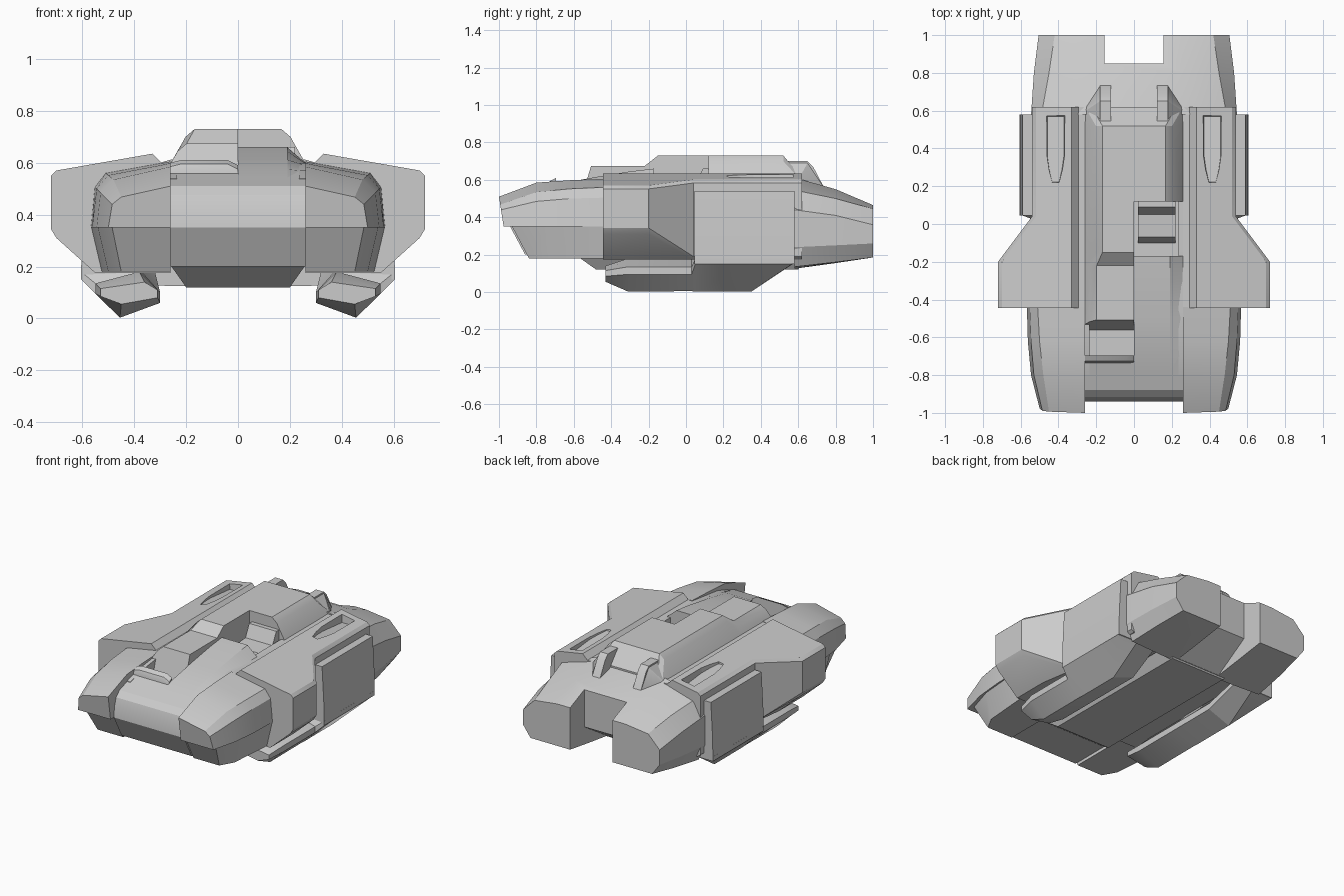
import bpy, bmesh, math


def ring(y, pts, tilt=0.0):
    """Cross-section (x, z) at y; tilt leans it along y around z = 0.35."""
    return [(x, y + tilt * (z - 0.35), z) for x, z in pts]


def loft(name, rings, sides=(1, -1)):
    """Skin a list of rings; sides mirrors the solid over x."""
    bm = bmesh.new()
    for s in sides:
        vs = [[bm.verts.new((s * x, y, z)) for x, y, z in r] for r in rings]
        n = len(vs[0])
        for a, b in zip(vs, vs[1:]):
            for i in range(n):
                j = (i + 1) % n
                bm.faces.new((a[i], a[j], b[j], b[i]))
        bm.faces.new(vs[0])
        bm.faces.new(vs[-1])
    bmesh.ops.recalc_face_normals(bm, faces=bm.faces)
    me = bpy.data.meshes.new(name)
    bm.to_mesh(me)
    bm.free()
    ob = bpy.data.objects.new(name, me)
    bpy.context.collection.objects.link(ob)
    return ob


def slab(name, profile, x0, x1, sides=(1,)):
    """Extrude a (y, z) profile from x0 to x1."""
    return loft(name, [[(x, y, z) for y, z in profile] for x in (x0, x1)], sides)


def cut(ob, cutter):
    m = ob.modifiers.new("cut", 'BOOLEAN')
    m.operation = 'DIFFERENCE'
    m.solver = 'EXACT'
    m.object = cutter
    cutter.hide_render = True
    cutter.hide_viewport = True


# central hull with rounded nose
slab("centre_hull", [(-.94, .35), (-.933, .42), (-.915, .475), (-.88, .51), (-.70, .57),
                     (-.70, .50), (.62, .50), (.62, .20), (-.86, .20)], -.26, .26)
# tapered keel
loft("keel", [
    [(x, y, .205) for x, y in ((-.26, -.60), (.26, -.60), (.26, .66), (-.26, .66))],
    [(x, y, .12) for x, y in ((-.20, -.48), (.20, -.48), (.20, .60), (-.20, .60))]], (1,))

# front pods, upper and lower
loft("front_pod_upper", [
    ring(-.975, [(.26, .35), (.50, .35), (.485, .44), (.45, .468), (.26, .51)], -.156),
    ring(-.80, [(.26, .35), (.545, .35), (.53, .485), (.48, .535), (.26, .585)]),
    ring(-.62, [(.26, .35), (.562, .35), (.545, .50), (.50, .552), (.26, .598)]),
    ring(-.44, [(.26, .35), (.567, .35), (.552, .505), (.51, .56), (.26, .605)])])
loft("front_pod_lower", [
    ring(-.93, [(.26, .18), (.45, .18), (.485, .35), (.26, .35)], -.53),
    ring(-.75, [(.26, .18), (.50, .18), (.54, .35), (.26, .35)]),
    ring(-.44, [(.26, .18), (.525, .18), (.565, .35), (.26, .35)])])


# flared side wings
def wing_section(m):
    low = lambda x: max(.175, .175 + (x - .55) * .9)
    top = lambda x: .635 - .175 * (x - .33)
    return [(.26, .175), (min(.55, m - .03), .175), (m - .02, low(m - .02)),
            (m, low(m) + .015), (m, top(m) - .015), (m - .02, top(m - .02)),
            (.33, .635), (.295, .60), (.26, .60)]


wing = loft("side_wing", [ring(y, wing_section(m)) for y, m in
                          ((-.445, .72), (-.20, .72), (.04, .54), (.62, .54))])
# scoops sunk into the wings
scoop = [(.36, .58), (.47, .58), (.47, .36), (.457, .28), (.437, .21),
         (.393, .21), (.373, .28), (.36, .36)]
cut(wing, loft("scoop_cutter", [
    [(x, y, .70) for x, y in scoop],
    [(.415 + (x - .415) * .8, .40 + (y - .40) * .94, .61 - .09 * (y - .21)) for x, y in scoop]]))

# side engine boxes
loft("engine_box", [ring(y, [(.45, .15), (.605, .15), (.603, .30), (.59, .54), (.45, .54)])
                    for y in (.045, .58)])

# skids below the engines
narrow = [(.30, .06), (.455, .005), (.55, .095), (.55, .135), (.38, .18), (.30, .10)]
wide = [(.30, .06), (.455, .003), (.605, .15), (.605, .18), (.38, .19), (.30, .10)]
loft("skid", [
    ring(-.43, [(.31, .08), (.45, .055), (.53, .085), (.53, .115), (.36, .14), (.31, .11)]),
    ring(-.31, [(.30, .06), (.455, .003), (.55, .095), (.55, .135), (.38, .18), (.30, .10)]),
    ring(.03, narrow), ring(.05, wide), ring(.35, wide),
    ring(.57, [(.32, .15), (.455, .15), (.605, .152), (.605, .18), (.38, .20), (.32, .18)])])


# raised decks, staggered left and right
def deck(h, base=.45):
    x = .26 - (h - .625) * .55 if h > .625 else .26
    return [(0, base), (.26, base), (.26, min(.598, h - .02)), (x, max(h - .03, .40)),
            (x - .035, h), (0, h)]


loft("left_cabin", [ring(-.605, deck(.675), .3)] +
     [ring(y, deck(h)) for y, h in ((-.22, .675), (-.15, .73), (.52, .73), (.62, .612))], (-1,))
loft("right_cabin", [ring(y, deck(h)) for y, h in
                     ((.12, .73), (.52, .73), (.62, .612))], (1,))
slab("right_hood", [(-.89, .50), (-.70, .575), (-.50, .612), (-.30, .645), (-.17, .66),
                    (-.17, .45), (-.85, .45)], 0, .19)
loft("hood_edge", [
    [(.19, y, z) for y, z in ((-.89, .50), (-.70, .575), (-.50, .612), (-.30, .645),
                              (-.17, .66), (-.17, .45), (-.85, .45))],
    [(.26, y, z) for y, z in ((-.89, .50), (-.70, .568), (-.50, .59), (-.30, .598),
                              (-.17, .60), (-.17, .45), (-.85, .45))]], (1,))
# left cockpit lip and the seat in the right cockpit
loft("cockpit_lip", [ring(y, [(.0, .5), (.26, .5), (.26, z - .01), (.22, z), (.04, z), (0, z - .02)])
                     for y, z in ((-.735, .57), (-.725, .595), (-.695, .61))], (-1,))
slab("seat", [(-.10, .50), (-.07, .57), (.05, .58), (.09, .66), (.13, .66), (.13, .45), (-.10, .45)],
     .02, .22)
# rails beside the cockpits
slab("cockpit_rail", [(-.80, .45), (-.80, .54), (-.70, .57), (-.45, .60), (.62, .60), (.62, .45)],
     .235, .262, (1, -1))

# rear hull with notch between the tail pods
tail = loft("rear_hull", [ring(y, [(-x, z) for x, z in reversed(p)] + p) for y, p in (
    (.58, [(.26, .125), (.50, .135), (.545, .24), (.545, .44), (.49, .545), (.26, .612)]),
    (.80, [(.26, .155), (.48, .16), (.53, .25), (.53, .41), (.45, .50), (.26, .55)]),
    (1.0, [(.23, .185), (.45, .185), (.505, .26), (.505, .36), (.42, .445), (.25, .465)]))], (1,))
cut(tail, slab("notch_cutter", [(.85, 1), (1.1, 1), (1.1, 0), (.59, 0), (.61, .13), (.85, .28)],
               -.157, .157))

# rear fins behind the cabin
fin = [(.54, .55), (.54, .70), (.65, .70), (.68, .67), (.735, .565), (.735, .53), (.54, .53)]
slab("rear_fin", fin, .122, .18, (1, -1))
# sloped fairing outside each fin
loft("fin_fairing", [
    [(.18, .54, .52), (.18, .54, .69), (.18, .65, .69), (.18, .73, .57), (.18, .73, .52)],
    [(.255, .54, .52), (.255, .54, .60), (.255, .60, .60), (.255, .62, .595), (.255, .62, .52)]])

# smooth shading with crisp edges
for ob in bpy.data.objects:
    if ob.type == 'MESH' and not ob.hide_render:
        bpy.ops.object.select_all(action='DESELECT')
        ob.select_set(True)
        bpy.context.view_layer.objects.active = ob
        bpy.ops.object.shade_smooth_by_angle(angle=math.radians(25))
